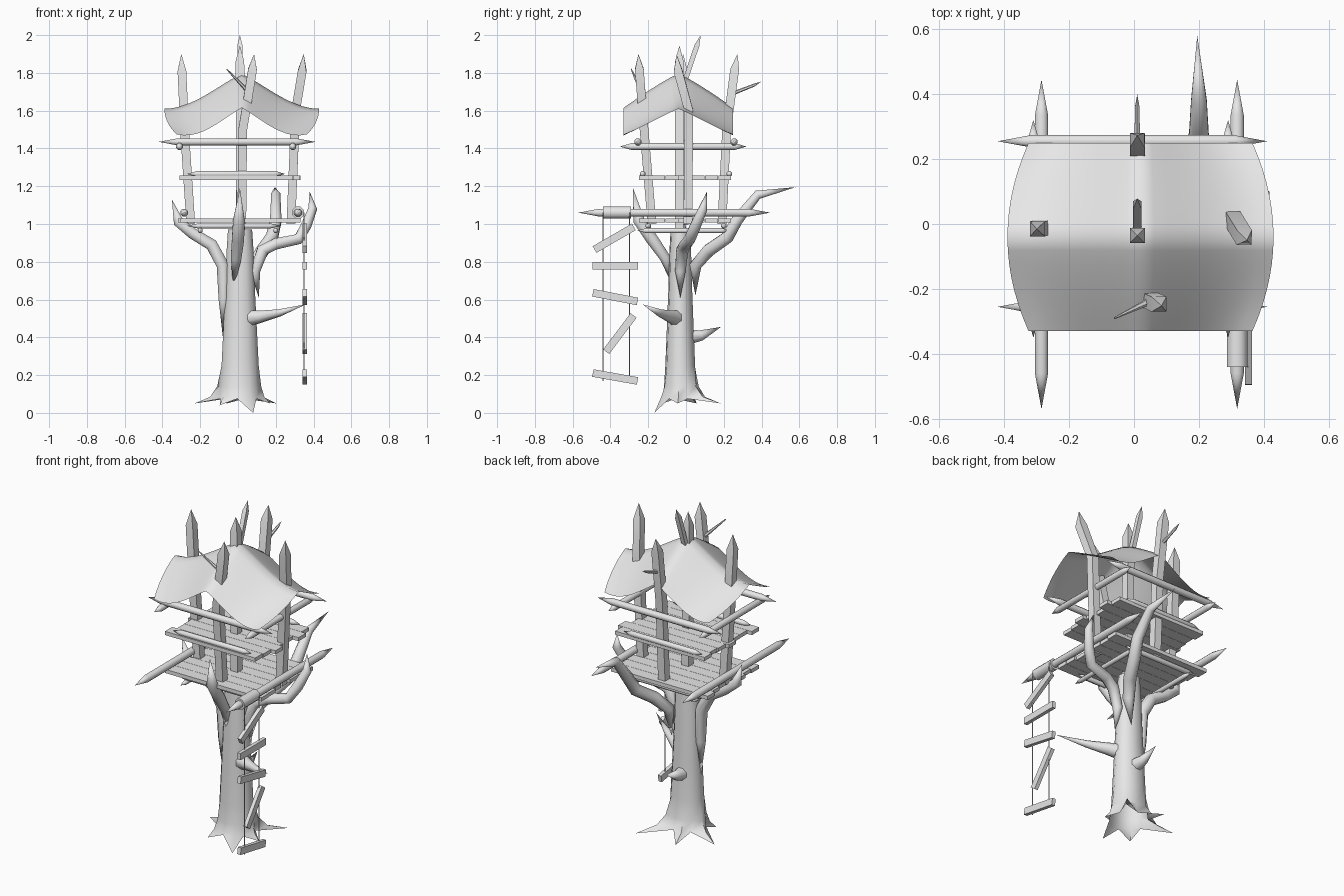
import bpy, bmesh, math, random
from mathutils import Vector

random.seed(4)
cube = bpy.data.objects.get("Cube")
if cube:
    bpy.data.objects.remove(cube)

clay = bpy.data.materials.new("plain_grey")
clay.use_nodes = True
GREY = (0.8, 0.8, 0.8, 1)
clay.diffuse_color = GREY
clay.node_tree.nodes["Principled BSDF"].inputs["Base Color"].default_value = GREY


def finish(name, bm, angle=50):
    bmesh.ops.remove_doubles(bm, verts=bm.verts, dist=0.0004)
    bmesh.ops.recalc_face_normals(bm, faces=bm.faces)
    mesh = bpy.data.meshes.new(name)
    bm.to_mesh(mesh)
    bm.free()
    mesh.materials.append(clay)
    ob = bpy.data.objects.new(name, mesh)
    bpy.context.collection.objects.link(ob)
    bpy.ops.object.select_all(action='DESELECT')
    ob.select_set(True)
    bpy.context.view_layer.objects.active = ob
    bpy.ops.object.shade_smooth_by_angle(angle=math.radians(angle))
    return ob


def loft(bm, rings, cap_start=True, cap_end=True):
    loops = [[bm.verts.new(p) for p in ring] for ring in rings]
    n = len(loops[0])
    for a, b in zip(loops, loops[1:]):
        for i in range(n):
            j = (i + 1) % n
            bm.faces.new((a[i], a[j], b[j], b[i]))
    if cap_start:
        bm.faces.new(loops[0][::-1])
    if cap_end:
        bm.faces.new(loops[-1])


def tube(name, points, radii, sides=8):
    """Sweep a polygon of changing radius along a path."""
    pts = [Vector(p) for p in points]
    span = pts[-1] - pts[0]
    axis = min(range(3), key=lambda k: abs(span[k]))
    ref = Vector([float(k == axis) for k in range(3)])
    rings = []
    for i, p in enumerate(pts):
        t = (pts[min(i + 1, len(pts) - 1)] - pts[max(i - 1, 0)]).normalized()
        u = (ref - t * ref.dot(t)).normalized()
        v = t.cross(u)
        r = max(radii[i], 0.0001)
        ring = []
        for k in range(sides):
            a = math.tau * (k + 0.5) / sides
            ring.append(p + (u * math.cos(a) + v * math.sin(a)) * r)
        rings.append(ring)
    bm = bmesh.new()
    loft(bm, rings, radii[0] > 0, radii[-1] > 0)
    return finish(name, bm)


def log(name, start, end, r, point):
    """Round pole sharpened at both ends."""
    a, b = Vector(start), Vector(end)
    d = (b - a).normalized() * point
    tube(name, [a, a + d, b - d, b], [0, r, r, 0])


def post(name, points, half=0.023):
    """Square post with a pyramid tip."""
    r = half * math.sqrt(2)
    tube(name, points, [r] * (len(points) - 1) + [0], 4)


def box(bm, center, size, tilt=0):
    c, s = math.cos(tilt), math.sin(tilt)
    rings = []
    for sx in (-1, 1):
        ring = []
        for sy, sz in ((-1, -1), (1, -1), (1, 1), (-1, 1)):
            y, z = sy * size[1] / 2, sz * size[2] / 2
            ring.append((center[0] + sx * size[0] / 2,
                         center[1] + y * c - z * s, center[2] + y * s + z * c))
        rings.append(ring)
    loft(bm, rings)


# Trunk with a star of pointed roots: (angle, reach, tip height)
roots = [(48, .29, .05), (108, .225, .05), (160, .255, .05),
         (228, .16, .04), (297, .155, 0), (355, .16, .05)]
columns = []
for i, (ang, reach, tip) in enumerate(roots):
    after = roots[(i + 1) % len(roots)][0]
    after += 360 if after < ang else 0
    columns += [(ang, reach, tip), ((ang + after) / 2, .105, .075)]


def trunk_ring(z, r, spread=0.0, base=False):
    ring = []
    for ang, reach, tip in columns:
        a = math.radians(ang)
        rad = reach if base else r + spread * (reach - r)
        flat = 1 if base else 0.8 + 0.2 * spread
        ring.append((.01 + rad * math.cos(a), -.03 + flat * rad * math.sin(a),
                     tip if base else z))
    return ring


bm = bmesh.new()
loft(bm, [trunk_ring(0, 0, base=True), trunk_ring(.085, .11, .4),
          trunk_ring(.14, .105, .15), trunk_ring(.25, .1), trunk_ring(.45, .09),
          trunk_ring(.65, .08), trunk_ring(.85, .073), trunk_ring(.97, .065)],
     cap_start=False)
finish("trunk", bm, 60)

# Branches and twigs
tube("left_branch",
     [(-.08, -.03, .4), (-.075, -.03, .6), (-.08, -.03, .78), (-.14, -.03, .89),
      (-.24, -.03, .95), (-.315, -.03, 1.01), (-.35, -.03, 1.13)],
     [0, .03, .036, .035, .032, .03, 0])
tube("right_branch",
     [(.11, -.03, .61), (.09, -.03, .75), (.13, -.02, .86), (.2, 0, .895),
      (.32, .02, .92), (.36, .05, .99), (.395, .09, 1.08), (.38, .11, 1.17)],
     [0, .03, .034, .032, .03, .03, .025, 0])
tube("back_branch",
     [(.06, .05, .62), (.08, .05, .78), (.13, .12, .86), (.18, .22, .93),
      (.2, .27, 1.02), (.2, .38, 1.155), (.195, .58, 1.195)],
     [0, .034, .036, .035, .033, .026, 0])
tube("front_branch",
     [(-.025, -.06, .65), (-.01, -.11, .82), (0, -.18, .92),
      (.005, -.25, 1.02), (.01, -.28, 1.19)], [0, .03, .035, .033, 0])
tube("front_twig", [(.04, -.04, .5), (.12, -.08, .51), (.22, -.14, .53),
                    (.36, -.23, .575)], [.05, .034, .02, 0])
tube("back_twig", [(.01, 0, .4), (.005, .08, .41), (0, .185, .455)],
     [.045, .03, 0])

# Plank floors with ragged ends
for name, z in (("lower_floor", 1.018), ("upper_floor", 1.245)):
    bm = bmesh.new()
    rows = 7
    depth = .49 / rows
    for i in range(rows):
        lo, hi = -.32 + random.uniform(0, .05), .335 - random.uniform(0, .05)
        box(bm, ((lo + hi) / 2, -.25 + depth * (i + .5), z),
            (hi - lo, depth - .0015, .022))
    finish(name, bm)

# Pole frame: pairs along the width, then pairs along the depth
for label, y, z, x0, x1, r, point in (("floor", .2, .99, -.27, .23, .015, .06),
                                      ("rail", .23, 1.265, -.27, .25, .016, .05),
                                      ("eave", .255, 1.435, -.42, .41, .02, .1)):
    for side, s in (("front", -1), ("back", 1)):
        log(f"{side}_{label}_pole", (x0, s * y, z), (x1, s * y, z), r, point)
for label, xl, xr, z, y0, y1, r, point in (
        ("floor", -.2, .2, .965, -.26, .24, .014, .05),
        ("long", -.285, .318, 1.06, -.57, .445, .022, .11),
        ("eave", -.31, .29, 1.41, -.35, .32, .019, .06)):
    for side, x in (("right", xl), ("left", xr)):
        log(f"{side}_{label}_beam", (x, y0, z), (x, y1, z), r, point)

# Sharpened posts, some kinked where they pass the roof
post("center_post", [(.015, -.035, .95), (.01, -.035, 1.86), (.01, -.035, 1.945)])
post("right_post", [(-.25, -.01, 1), (-.28, -.01, 1.45), (-.297, -.015, 1.81),
                    (-.3, -.015, 1.9)])
post("left_post", [(.28, .01, 1), (.305, .015, 1.6), (.34, -.042, 1.81),
                   (.348, -.05, 1.9)])
post("front_post", [(.02, -.18, 1), (.025, -.222, 1.5), (.045, -.232, 1.62),
                    (.077, -.247, 1.82), (.085, -.252, 1.9)])
post("back_post", [(.012, .19, 1), (.012, .215, 1.5), (.01, .258, 1.82),
                   (.01, .273, 1.9)])
post("roof_stake", [(.01, -.015, 1.73), (.01, .058, 1.945), (.01, .078, 2)], .013)
tube("front_peg", [(.055, -.235, 1.7), (-.06, -.29, 1.82)], [.012, .003], 6)
tube("back_peg", [(.01, .245, 1.69), (.01, .36, 1.735), (.01, .4, 1.755)],
     [.01, .008, 0], 6)

# Draped cloth roof
bm = bmesh.new()
bmesh.ops.create_grid(bm, x_segments=20, y_segments=14, size=1)
for vert in bm.verts:
    u, v = vert.co.x, vert.co.y
    drop_x = .185 * math.sin(math.pi / 2 * abs(u) ** 1.15)
    drop_y = .18 * abs(v) ** 1.15
    vert.co = (.02 + u * (.41 - .065 * v * v), -.04 + .29 * v,
               1.795 - drop_x - drop_y + .045 * u * u * v * v)
finish("cloth_roof", bm, 80)

# Rope ladder hanging from a sleeve on the long beam
tube("ladder_sleeve", [(.318, -.44, 1.06), (.318, -.29, 1.06)], [.034, .034])
for side, y in (("front", -.44), ("back", -.3)):
    tube(f"{side}_rope", [(.35, y, .17), (.35, y, 1.06)], [.003, .003], 5)
bm = bmesh.new()
for y, z, slope in ((-.375, .19, -10), (-.35, .42, 53), (-.375, .613, -11),
                    (-.375, .778, 0), (-.38, .925, 30)):
    box(bm, (.353, y, z), (.022, .24, .04), math.radians(slope))
finish("ladder_rungs", bm)
